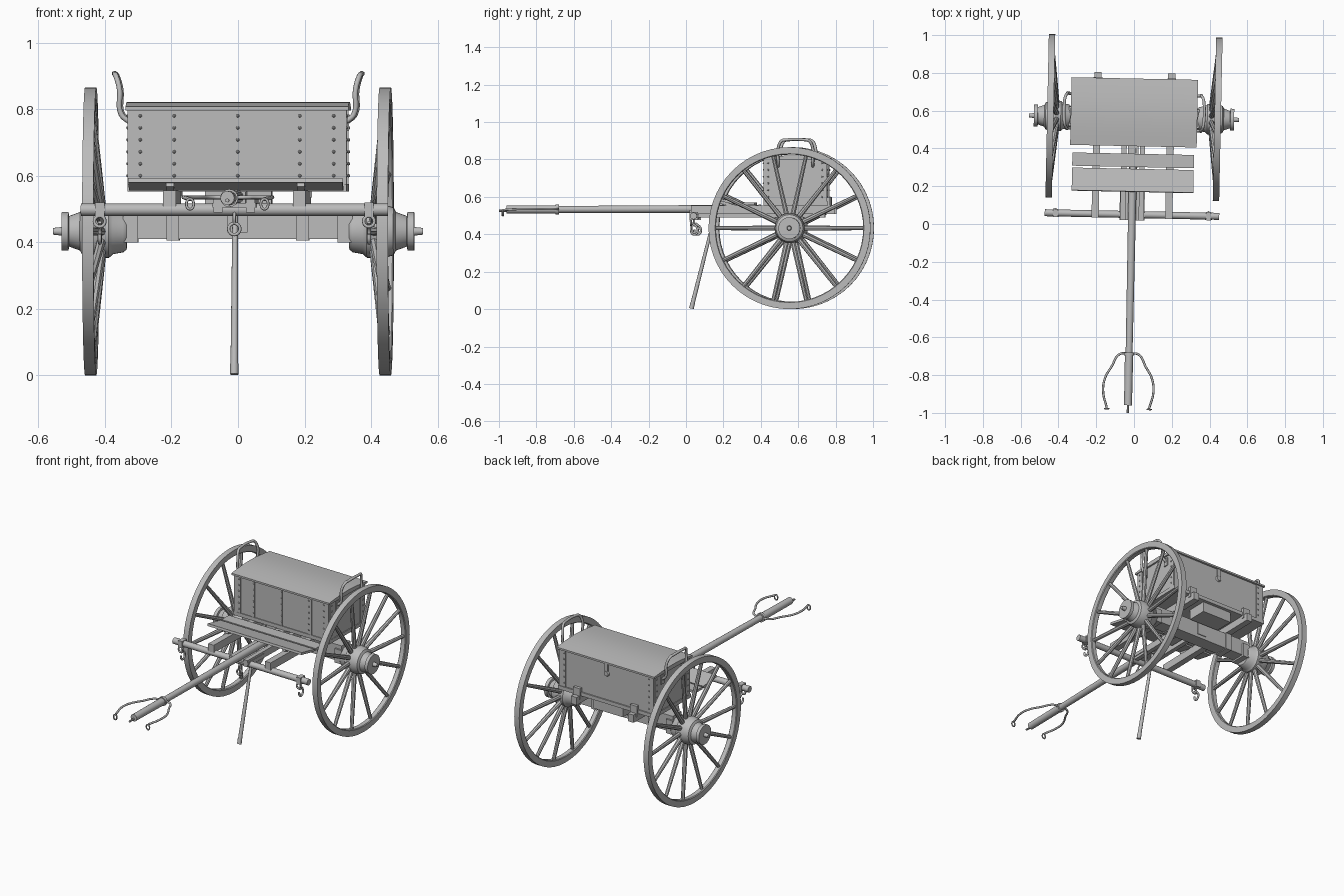
import bpy, bmesh, math
from mathutils import Vector, Matrix

cube = bpy.data.objects.get("Cube")
if cube:
    bpy.data.objects.remove(cube, do_unlink=True)

grey = bpy.data.materials.new("plain grey")
grey.use_nodes = True
COLOUR = (0.5, 0.5, 0.5, 1)
grey.diffuse_color = COLOUR
grey.node_tree.nodes["Principled BSDF"].inputs["Base Color"].default_value = COLOUR

AXLE_Y, AXLE_Z = 0.563, 0.433
WHEEL_R = 0.433
# The whole cart stands turned slightly about its axle
TURN = (Matrix.Translation((0, AXLE_Y, 0)) @ Matrix.Rotation(math.radians(-1.2), 4, 'Z')
        @ Matrix.Translation((0, -AXLE_Y, 0)))


def finish(name, bm, smooth=False):
    bmesh.ops.recalc_face_normals(bm, faces=bm.faces)
    mesh = bpy.data.meshes.new(name)
    bm.to_mesh(mesh)
    bm.free()
    ob = bpy.data.objects.new(name, mesh)
    bpy.context.collection.objects.link(ob)
    mesh.materials.append(grey)
    ob.matrix_world = TURN
    if smooth:
        bpy.ops.object.select_all(action='DESELECT')
        ob.select_set(True)
        bpy.context.view_layer.objects.active = ob
        bpy.ops.object.shade_smooth_by_angle(angle=math.radians(35))
    return ob


def add_box(bm, x, y, z, tilt=0):
    """Box from ranges, tilted about x at its own centre."""
    mid = Vector([sum(r) / 2 for r in (x, y, z)])
    size = [abs(r[1] - r[0]) for r in (x, y, z)]
    m = Matrix.Translation(mid) @ Matrix.Rotation(tilt, 4, 'X') @ Matrix.Diagonal((*size, 1))
    bmesh.ops.create_cube(bm, size=1, matrix=m)


def box(name, x, y, z, tilt=0):
    bm = bmesh.new()
    add_box(bm, x, y, z, tilt)
    return finish(name, bm)


def add_rod(bm, a, b, r1, r2, sides=12):
    a, b = Vector(a), Vector(b)
    d = b - a
    m = Matrix.Translation((a + b) / 2) @ d.to_track_quat('Z', 'Y').to_matrix().to_4x4()
    bmesh.ops.create_cone(bm, cap_ends=True, segments=sides, radius1=r1, radius2=r2,
                          depth=d.length, matrix=m)


def rod(name, a, b, r1, r2, sides=12):
    bm = bmesh.new()
    add_rod(bm, a, b, r1, r2, sides)
    return finish(name, bm, True)


def lathe(name, profile, side, steps, closed=False):
    """Turn (x, radius) points about the axle."""
    bm = bmesh.new()
    vs = [bm.verts.new((side * x, AXLE_Y, AXLE_Z + r)) for x, r in profile]
    es = [bm.edges.new(p) for p in zip(vs, vs[1:])]
    if closed:
        es.append(bm.edges.new((vs[-1], vs[0])))
    bmesh.ops.spin(bm, geom=vs + es, cent=(0, AXLE_Y, AXLE_Z), axis=(1, 0, 0),
                   angle=math.tau, steps=steps, use_merge=True)
    bmesh.ops.remove_doubles(bm, verts=bm.verts, dist=0.0002)
    return finish(name, bm, True)


def tube(name, points, radius, cyclic=False):
    curve = bpy.data.curves.new(name, 'CURVE')
    curve.dimensions = '3D'
    curve.bevel_depth, curve.bevel_resolution, curve.resolution_u = radius, 2, 6
    curve.use_fill_caps = True
    sp = curve.splines.new('BEZIER')
    sp.bezier_points.add(len(points) - 1)
    sp.use_cyclic_u = cyclic
    for bp, p in zip(sp.bezier_points, points):
        bp.co = p
        bp.handle_left_type = bp.handle_right_type = 'AUTO'
    curve.materials.append(grey)
    ob = bpy.data.objects.new(name, curve)
    bpy.context.collection.objects.link(ob)
    ob.matrix_world = TURN


def ring(name, c, r, thick, stretch=1):
    pts = [(c[0] + r * math.cos(t), c[1], c[2] + stretch * r * math.sin(t))
           for t in (0, math.pi / 2, math.pi, 1.5 * math.pi)]
    tube(name, pts, thick, True)


# Wheels, hubs, handles and other paired parts
for s, tag in ((1, "left"), (-1, "right")):
    lathe(tag + "_rim", [(.426, WHEEL_R), (.46, WHEEL_R), (.46, .398), (.456, .394),
                         (.43, .394), (.426, .398)], s, 56, True)
    lathe(tag + "_hub", [(.556, 0), (.556, .01), (.53, .013), (.53, .058), (.51, .058),
                         (.508, .046), (.475, .058), (.468, .072), (.44, .08), (.388, .08),
                         (.376, .069), (.345, .063), (.335, .055), (.335, 0)], s, 32)
    bm = bmesh.new()
    for i in range(14):
        t = math.tau * i / 14
        c, n = math.cos(t), math.sin(t)
        p = [(s * x, AXLE_Y + r * c, AXLE_Z + r * n) for x, r in ((.41, .07), (.443, .4))]
        add_rod(bm, *p, .014, .0105, 8)
    finish(tag + "_spokes", bm, True)

    tube(tag + "_grab_handle", [(s * x, y, z) for x, y, z in (
        (.325, .5, .762), (.35, .5, .785), (.355, .5, .86), (.366, .52, .9),
        (.37, .545, .905), (.37, .64, .905), (.366, .665, .9), (.355, .685, .86),
        (.35, .685, .785), (.325, .685, .762))], .008)

    rail = (s * .176, s * .214)
    box(tag + "_rail", rail, (.03, .8), (.508, .555))
    box(tag + "_axle_strap", rail, (.515, .611), (.405, .51))
    box(tag + "_board_bracket", (s * .185, s * .208), (.175, .3), (.55, .565), -.28)
    box(tag + "_hound", (s * .035, s * .062), (.02, .56), (.49, .53))

    # Trace hook hanging from the bar
    x = s * .405
    box(tag + "_bar_band", (x - .014, x + .014), (.028, .072), (.477, .519))
    ring(tag + "_trace_ring", (x, .035, .463), .016, .005)
    tube(tag + "_trace_hook", [(x, .04, .46), (x, .07, .43), (x, .06, .4),
                               (x, .04, .405), (x, .035, .425)], .006)

    # Curved yoke arm near the tip of the pole
    tube(tag + "_yoke_arm", [(s * ax, y, z) for ax, y, z in (
        (.015, -.685, .535), (.05, -.69, .535), (.09, -.755, .535), (.125, -.82, .535),
        (.133, -.89, .535), (.112, -.975, .53))], .006)
    ring(tag + "_yoke_link", (s * .112, -.98, .515), .011, .004, 1.4)

# Axle beam and its centre plate
box("axle_beam", (-.34, .34), (.522, .604), (.41, .508))
box("axle_plate", (-.03, .03), (.517, .609), (.43, .5))
for s, tag in ((1, "left"), (-1, "right")):
    box(tag + "_axle_end", (s * .3, s * .345), (.512, .614), (.4, .485))

# Chest body with thin iron straps and rivets
box("chest", (-.325, .325), (.425, .757), (.555, .802))
box("chest_bottom_frame", (-.33, .33), (.42, .765), (.553, .575))
straps, rivets = bmesh.new(), bmesh.new()


def rivet(p):
    bmesh.ops.create_uvsphere(rivets, u_segments=8, v_segments=4, radius=.005,
                              matrix=Matrix.Translation(p))


levels = [.6 + .036 * i for i in range(6)]
for x, w in ((-.302, .022), (-.195, .012), (0, .005), (.195, .012), (.302, .022)):
    for y, out in ((.425, -1), (.757, 1)):
        if out > 0 and abs(x) < .25:
            continue
        add_box(straps, (x - w, x + w), (y, y + out * .004), (.575, .798))
        for z in levels:
            rivet((x + math.copysign(w * .5, -x), y + out * .004, z))
for s in (-1, 1):
    for y in (.446, .736):
        add_box(straps, (s * .325, s * .329), (y - .02, y + .02), (.575, .798))
        for z in levels:
            rivet((s * .329, y, z))
    for y in (.5, .685):
        add_box(straps, (s * .325, s * .331), (y - .014, y + .014), (.735, .785))
finish("chest_straps", straps)
finish("chest_rivets", rivets, True)

# Gently arched lid, with a rim board beneath it
bm = bmesh.new()
N = 12
arc = [(.412 + .358 * i / N, .808 + .014 * math.sin(math.pi * i / N)) for i in range(N + 1)]
outline = arc + [(.77, .797), (.412, .797)]
face = bm.faces.new([bm.verts.new((-.335, y, z)) for y, z in outline])
out = bmesh.ops.extrude_face_region(bm, geom=[face])
bmesh.ops.translate(bm, vec=(.67, 0, 0),
                    verts=[v for v in out["geom"] if isinstance(v, bmesh.types.BMVert)])
finish("chest_lid", bm, True)

# Rear fittings
rod("rear_boss", (0, .757, .735), (0, .766, .735), .018, .014, 16)
box("rear_hasp", (-.01, .01), (.757, .765), (.75, .8))
box("rear_tray", (-.1, .1), (.625, .745), (.49, .555))
for s, tag in ((1, "left"), (-1, "right")):
    box(tag + "_rear_bracket", (s * .172, s * .218), (.757, .775), (.535, .6))

# Foot boards: a flat one and one tilted up at the front
box("rear_foot_board", (-.322, .322), (.302, .372), (.556, .57))
box("front_foot_board", (-.322, .322), (.17, .292), (.568, .582), -.2)

# Draught pole with its iron fittings
rod("pole", (0, -.72, .533), (0, .4, .536), .018, .022, 16)
rod("pole_tip", (0, -.96, .533), (0, -.69, .533), .021, .022, 16)
rod("pole_pin", (0, -1, .526), (0, -.95, .526), .006, .006, 8)
rod("pole_collar", (0, -.697, .533), (0, -.68, .533), .027, .027, 16)
box("pole_plate", (-.066, .066), (.02, .17), (.505, .518))
box("pole_socket", (-.028, .028), (.3, .56), (.508, .553))

# Splinter bar with a centre ring
rod("splinter_bar", (-.462, .05, .498), (.462, .05, .498), .0185, .0185, 12)
ring("centre_ring", (0, .03, .44), .017, .005)
tube("centre_link", [(0, .04, .49), (0, .025, .475), (0, .03, .455)], .005)

# Prop stick
rod("prop_stick", (0, .155, .505), (0, .035, .03), .008, .0115)
rod("prop_foot", (0, .036, .035), (0, .029, .003), .0125, .0125)
